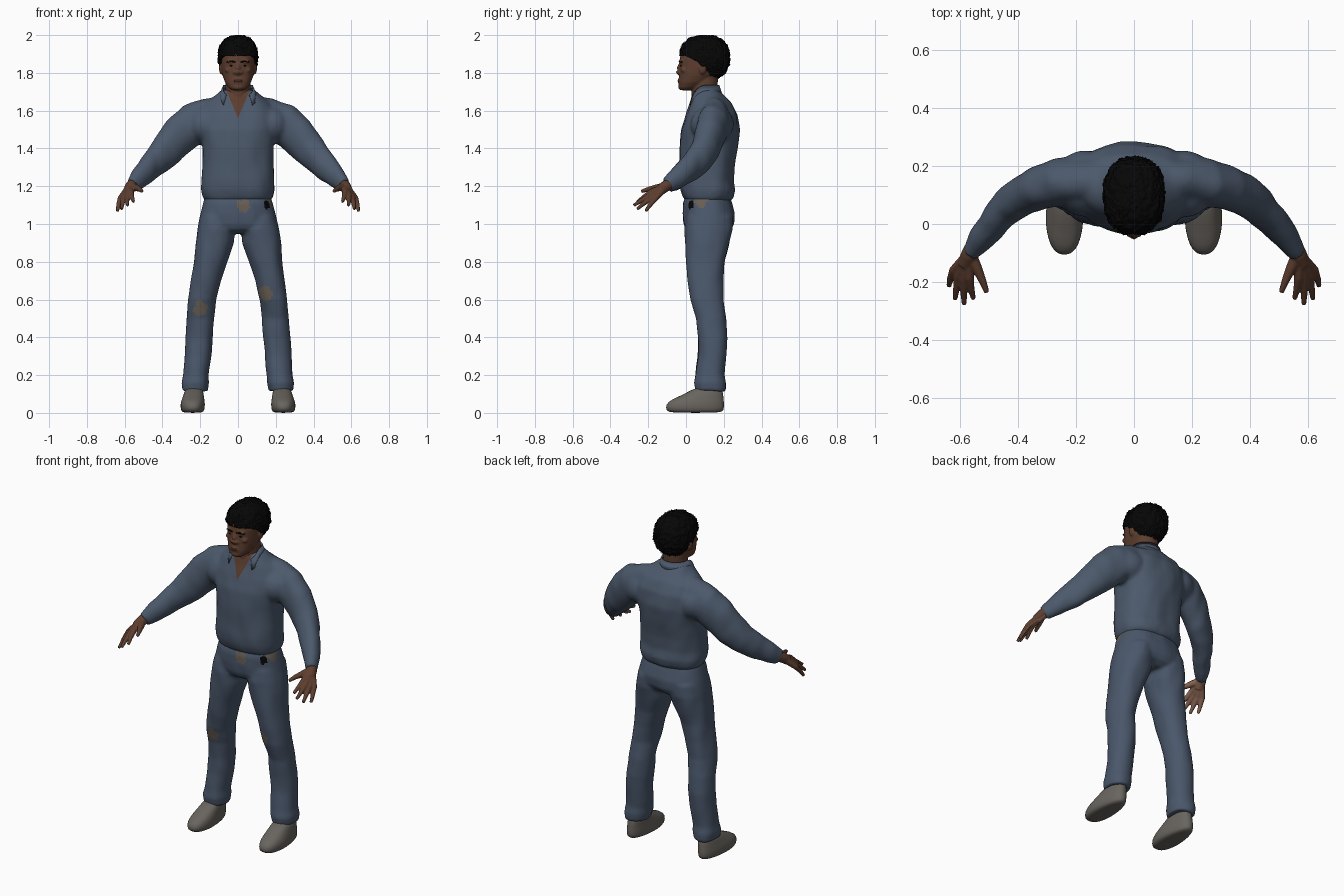
import bpy, bmesh, math
from mathutils import Vector, Matrix, noise

if "Cube" in bpy.data.objects:
    bpy.data.objects.remove(bpy.data.objects["Cube"])


def material(name, r, g, b):
    m = bpy.data.materials.new(name)
    m.use_nodes = True
    m.diffuse_color = (r, g, b, 1)
    bsdf = m.node_tree.nodes["Principled BSDF"]
    bsdf.inputs["Base Color"].default_value = (r, g, b, 1)
    bsdf.inputs["Roughness"].default_value = 0.9
    return m


SHIRT = material("shirt blue", 0.072, 0.1, 0.148)
PANTS = material("trouser blue", 0.068, 0.095, 0.145)
SKIN = material("brown skin", 0.11, 0.048, 0.028)
PALM = material("light palm", 0.25, 0.13, 0.085)
LIPS = material("lip brown", 0.085, 0.036, 0.025)
HAIR = material("black hair", 0.002, 0.002, 0.002)
SHOE = material("grey shoe", 0.14, 0.127, 0.112)
PATCH = material("worn patch", 0.14, 0.115, 0.09)


def bridge(bm, rings):
    """Skin a list of equal vertex rings and cap both ends."""
    for a, b in zip(rings, rings[1:]):
        for i in range(len(a)):
            j = (i + 1) % len(a)
            bm.faces.new((a[i], a[j], b[j], b[i]))
    bm.faces.new(rings[0])
    bm.faces.new(rings[-1])


def stack(bm, rows, side=1, power=2.4, n=32):
    """Horizontal rounded sections: height, centre x, half width, front y, back y."""
    rings = []
    for z, cx, rx, yf, yb in rows:
        ring = []
        for i in range(n):
            t = math.tau * i / n
            c, s = math.cos(t), math.sin(t)
            px = math.copysign(abs(c) ** (2 / power), c)
            py = math.copysign(abs(s) ** (2 / power), s)
            ring.append(bm.verts.new((side * (cx + rx * px), (yf + yb) / 2 + (yb - yf) / 2 * py, z)))
        rings.append(ring)
    bridge(bm, rings)


def tube(bm, pts, side=1, flat=1, n=20):
    """Limb through points of x, y, z, radius; flat narrows it sideways."""
    path = [Vector((side * p[0], p[1], p[2])) for p in pts]
    rings = []
    for k, c in enumerate(path):
        d = path[min(k + 1, len(path) - 1)] - path[max(k - 1, 0)]
        q = d.to_track_quat('Z', 'Y')
        r = pts[k][3]
        rings.append([bm.verts.new(c + q @ Vector((flat * r * math.cos(math.tau * i / n),
                      r * math.sin(math.tau * i / n), 0))) for i in range(n)])
    bridge(bm, rings)


def ball(bm, centre, size, detail=3):
    m = Matrix.Translation(centre) @ Matrix.Diagonal((*size, 1))
    bmesh.ops.create_icosphere(bm, subdivisions=detail, radius=1, matrix=m)


def finish(name, bm, mats, voxel=0, smooth=4, subsurf=0):
    """Turn the bmesh into an object, optionally fused into one smooth skin."""
    bmesh.ops.recalc_face_normals(bm, faces=bm.faces[:])
    me = bpy.data.meshes.new(name)
    bm.to_mesh(me)
    bm.free()
    ob = bpy.data.objects.new(name, me)
    bpy.context.collection.objects.link(ob)
    if voxel:
        rm = ob.modifiers.new("fuse", 'REMESH')
        rm.mode, rm.voxel_size = 'VOXEL', voxel
        sm = ob.modifiers.new("soften", 'SMOOTH')
        sm.factor, sm.iterations = 0.5, smooth
        dg = bpy.context.evaluated_depsgraph_get()
        ob.data = bpy.data.meshes.new_from_object(ob.evaluated_get(dg))
        ob.modifiers.clear()
    if subsurf:
        ob.modifiers.new("round", 'SUBSURF').levels = subsurf
    ob.data.materials.clear()
    for m in mats:
        ob.data.materials.append(m)
    for p in ob.data.polygons:
        p.use_smooth, p.material_index = True, 0
    return ob


def crease(ob, amount):
    """Soft cloth folds along the surface normals."""
    normals = [v.normal.copy() for v in ob.data.vertices]
    for v, nrm in zip(ob.data.vertices, normals):
        x, y, z = v.co
        v.co += nrm * amount * noise.noise(Vector((x * 13, y * 13, z * 7 + x * 5)))


# Shirt: torso, shoulders and sleeves fused
bm = bmesh.new()
stack(bm, [(1.12, 0, .17, .0, .235), (1.14, 0, .187, -.015, .253), (1.18, 0, .196, -.028, .262),
           (1.23, 0, .192, -.033, .252), (1.31, 0, .188, -.032, .257), (1.40, 0, .188, -.032, .272),
           (1.50, 0, .20, -.027, .284), (1.58, 0, .205, -.002, .272), (1.64, 0, .175, .02, .24),
           (1.68, 0, .12, .03, .20), (1.71, 0, .085, .04, .175)])
for s in (-1, 1):
    ball(bm, (s * .18, .14, 1.53), (.095, .115, .105))
    tube(bm, [(.08, .15, 1.575, .10), (.17, .15, 1.558, .106), (.24, .145, 1.53, .111),
              (.305, .13, 1.475, .104), (.37, .105, 1.40, .093), (.425, .067, 1.342, .083),
              (.475, .017, 1.292, .072), (.527, -.05, 1.24, .059), (.562, -.1, 1.205, .044)], s, .76)
shirt = finish("shirt", bm, [SHIRT, SKIN], .01, 11)
crease(shirt, .006)

# Open neck: cut a V into the front and colour it
bm = bmesh.new()
bm.from_mesh(shirt.data)
for s in (-1, 1):
    bmesh.ops.bisect_plane(bm, geom=bm.verts[:] + bm.edges[:] + bm.faces[:],
                           plane_co=(0, 0, 1.56), plane_no=(s, 0, -.42))
for f in bm.faces:
    c = f.calc_center_median()
    f.material_index = int(c.y < .1 and abs(c.x) < .42 * (c.z - 1.56))
bm.to_mesh(shirt.data)
bm.free()

# Collar: folded band around the neck, spreading to points at the front
bm = bmesh.new()
cols = []
for i in range(33):
    t = math.radians(-60 + 300 * i / 32)
    c, s = math.cos(t), math.sin(t)
    front = max(0, -s) ** 2
    rows = [(.072, .070, 1.715), (.078, .076, 1.735), (.098, .092, 1.688)]
    cols.append([bm.verts.new((rx * c * (1 + .75 * front), .1 + ry * s,
                 z - (.05 + .015 * k) * front)) for k, (rx, ry, z) in enumerate(rows)])
for a, b in zip(cols, cols[1:]):
    for k in range(2):
        bm.faces.new((a[k], b[k], b[k + 1], a[k + 1]))
collar = finish("collar", bm, [SHIRT])
collar.modifiers.new("thickness", 'SOLIDIFY').thickness = .008

# Trousers: hips and legs fused
bm = bmesh.new()
stack(bm, [(1.17, 0, .165, .005, .225), (1.11, 0, .185, -.017, .243), (1.05, 0, .198, -.018, .258),
           (1.0, 0, .207, -.013, .253), (.97, 0, .19, 0, .235), (.95, 0, .12, .03, .2)])
for s in (-1, 1):
    stack(bm, [(1.04, .11, .088, 0, .245), (.97, .114, .1, -.01, .246), (.9, .124, .102, -.005, .228),
               (.8, .147, .088, .0, .207), (.7, .17, .079, .01, .197), (.6, .188, .074, .022, .195),
               (.5, .20, .073, .055, .213), (.4, .206, .073, .063, .217), (.3, .214, .07, .063, .212),
               (.2, .222, .069, .052, .203), (.16, .226, .074, .043, .21), (.115, .228, .068, .05, .207)], s, 2.2)
trousers = finish("trousers", bm, [PANTS, PATCH, HAIR], .009, 6)
crease(trousers, .006)
spots = [((.03, -.015, 1.095), .034, 1), ((.145, .035, .63), .043, 1), ((-.20, .035, .55), .04, 1),
         ((.19, .075, 1.125), .038, 1), ((.16, .02, 1.105), .025, 2)]
for p in trousers.data.polygons:
    for centre, r, slot in spots:
        if (p.center - Vector(centre)).length < r * (1 + .4 * noise.noise(p.center * 50)):
            p.material_index = slot

# Head with neck, nose, mouth, brow and ears
bm = bmesh.new()
stack(bm, [(1.708, 0, .03, -.028, .02), (1.722, 0, .05, -.037, .06), (1.75, 0, .069, -.038, .11),
           (1.79, 0, .083, -.035, .16), (1.83, 0, .088, -.034, .19), (1.87, 0, .09, -.034, .2),
           (1.92, 0, .087, -.024, .2), (1.96, 0, .06, .02, .16)])
stack(bm, [(1.56, 0, .07, .03, .17), (1.66, 0, .066, .028, .165), (1.80, 0, .066, .03, .17)], power=2)
tube(bm, [(0, -.028, 1.85, .009), (0, -.04, 1.82, .012), (0, -.045, 1.807, .013), (0, -.035, 1.794, .01)])
ball(bm, (0, -.031, 1.758), (.03, .013, .018))
ball(bm, (0, -.03, 1.725), (.025, .012, .014))
for s in (-1, 1):
    ball(bm, (s * .016, -.035, 1.802), (.011, .011, .009))
    ball(bm, (s * .034, -.024, 1.862), (.026, .012, .008))
    ball(bm, (s * .05, -.008, 1.815), (.022, .02, .016))
    ball(bm, (s * .09, .088, 1.825), (.011, .02, .032))
finish("head", bm, [SKIN], .006, 3)

# Face details
bm = bmesh.new()
for z in (1.762, 1.754):
    ball(bm, (0, -.038, z), (.021, .006, .005))
finish("lips", bm, [LIPS])
for s, label in ((1, "left"), (-1, "right")):
    bm = bmesh.new()
    ball(bm, (s * .034, -.026, 1.838), (.012, .0055, .0035))
    finish(label + "_eye", bm, [HAIR])
    bm = bmesh.new()
    tube(bm, [(.013, -.033, 1.857, .003), (.034, -.034, 1.862, .005), (.06, -.021, 1.858, .003)], s)
    finish(label + "_eyebrow", bm, [HAIR])

# Hair: boxy curly cap, lower at the back than over the brow
bm = bmesh.new()
bmesh.ops.create_icosphere(bm, subdivisions=6, radius=1)
for v in bm.verts:
    d = v.co.normalized()
    d /= sum(abs(a) ** 2.4 for a in d) ** (1 / 2.4)
    curl = 1 + .06 * noise.noise(d * 5) + .07 * noise.noise(d * 16)
    x, y, z = .104 * d.x * curl, .098 + .131 * d.y * curl, 1.88 + .118 * d.z * curl
    if y < .06:
        line = 1.89 - .03 * min(1, max(0, y / .06))
    else:
        line = 1.86 - .1 * min(1, (y - .06) / .08)
    narrow = 1 - .9 * max(0, 1.86 - z)
    v.co = (x * narrow, y, min(2, max(z, line)))
finish("hair", bm, [HAIR])

# Hands: splayed fingers fused through the palm, lighter on the palm side
fingers = [((.567, -.187, 1.168), (.561, -.225, 1.142), (.553, -.258, 1.117)),
           ((.586, -.190, 1.154), (.587, -.237, 1.124), (.585, -.277, 1.098)),
           ((.605, -.178, 1.143), (.612, -.224, 1.108), (.617, -.259, 1.079)),
           ((.622, -.160, 1.137), (.633, -.190, 1.101), (.638, -.214, 1.068))]
thumb = [(.563, -.108, 1.2, .022), (.540, -.155, 1.192, .018), (.521, -.198, 1.184, .013), (.507, -.236, 1.173, .009)]
for s, label in ((1, "left"), (-1, "right")):
    bm = bmesh.new()
    tube(bm, [(.55, -.075, 1.22, .03), (.567, -.108, 1.2, .03), (.582, -.14, 1.175, .027)], s)
    for knuckle, middle, tip in fingers:
        tube(bm, [(.570, -.11, 1.197, .022), (*knuckle, .0155), (*middle, .0118), (*tip, .0085)], s)
    tube(bm, thumb, s)
    hand = finish(label + "_hand", bm, [SKIN, PALM], .0045, 2)
    inward = Vector((-.6 * s, .28, -.74))
    for p in hand.data.polygons:
        p.material_index = int(p.normal.dot(inward) > .45)

# Shoes
for s, label in ((1, "left"), (-1, "right")):
    bm = bmesh.new()
    stack(bm, [(0, .24, .052, -.085, .185), (.012, .24, .064, -.106, .2), (.045, .24, .067, -.108, .202),
               (.07, .238, .062, -.08, .2), (.098, .235, .057, -.01, .197), (.14, .231, .05, .055, .193)], s, 2.4)
    for v in bm.verts:
        heel = max(0, v.co.y - .02) / .18
        v.co.x += (s * .234 - v.co.x) * .22 * heel
    finish(label + "_shoe", bm, [SHOE], subsurf=1)
